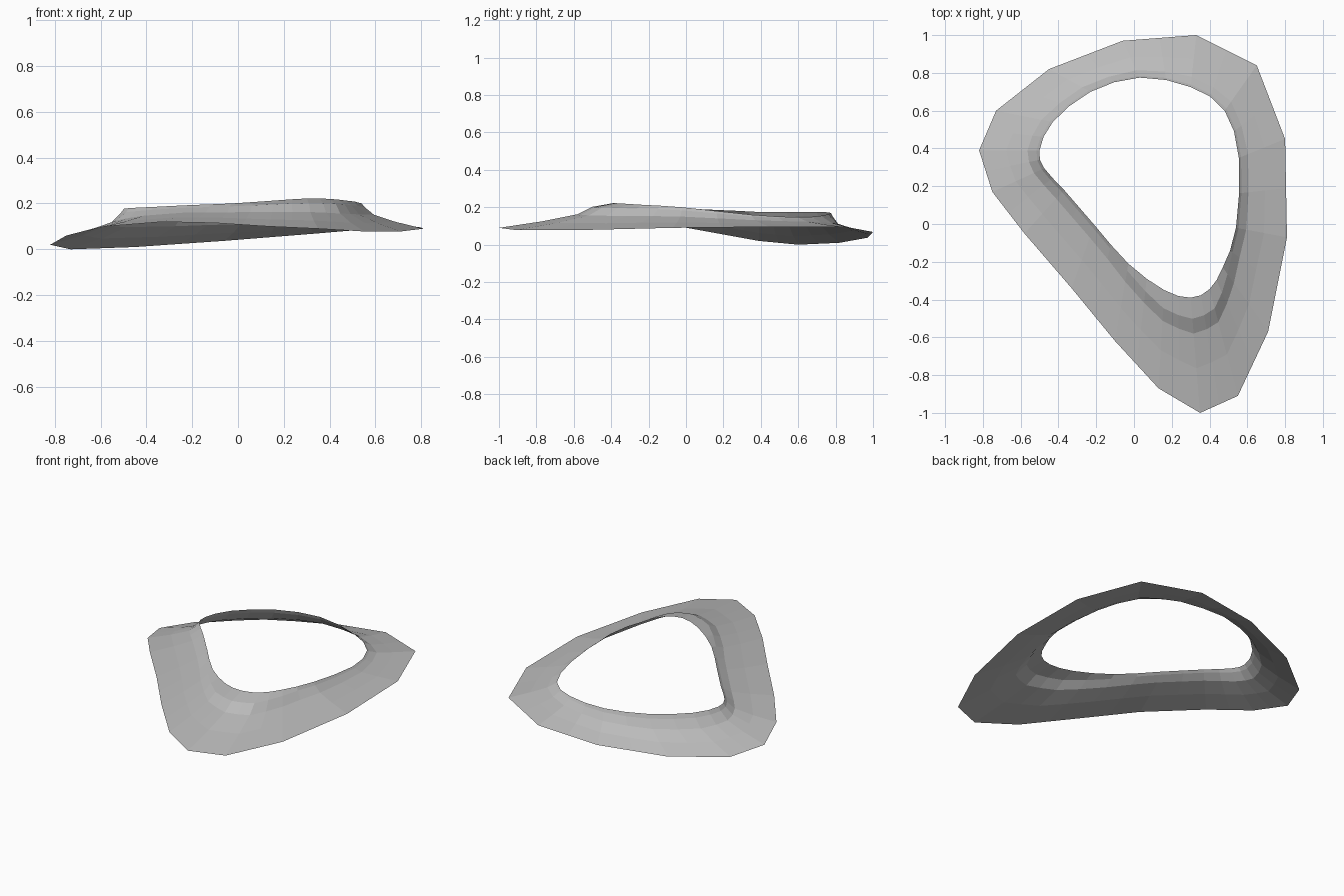
import bpy, bmesh
from mathutils import Vector

if "Cube" in bpy.data.objects:
    bpy.data.objects.remove(bpy.data.objects["Cube"])

# Matching points around the ring: outer edge and inner rim
OUTER = [(-.82, .39, .02), (-.73, .60, 0), (-.45, .82, .01), (-.06, .97, .037),
         (.33, 1, .068), (.65, .84, .095), (.80, .45, .095), (.81, -.07, .09),
         (.71, -.57, .078), (.55, -.91, .078), (.35, -1, .09), (.13, -.87, .10),
         (-.10, -.62, .115), (-.33, -.34, .12), (-.58, -.05, .10), (-.75, .17, .06)]
INNER = [(-.50, .39, .175), (-.43, .54, .175), (-.23, .70, .175), (.03, .775, .17),
         (.30, .725, .155), (.48, .60, .147), (.555, .35, .16), (.54, -.02, .20),
         (.47, -.23, .213), (.40, -.345, .22), (.30, -.39, .222), (.16, -.35, .213),
         (-.03, -.21, .20), (-.21, -.005, .193), (-.37, .18, .185), (-.475, .295, .18)]
# Flared cross-section: (fraction towards rim, fraction of height)
PROFILE = [(0, 0), (.45, .27), (.80, .55), (.95, .85), (1, 1)]


def doubled(points, smooth):
    """Insert a midpoint on every edge, straight or curved."""
    p = [Vector(v) for v in points]
    n, out = len(p), []
    for i in range(n):
        a, b, c, d = p[i - 1], p[i], p[(i + 1) % n], p[(i + 2) % n]
        mid = (b + c) * .5
        if smooth:
            mid = (b + c) * .5625 - (a + d) * .0625
        out += [b, mid]
    return out


outer, inner = doubled(OUTER, False), doubled(INNER, True)
n = len(outer)
bm = bmesh.new()
rings = []
for t, h in PROFILE:
    ring = []
    for o, i in zip(outer, inner):
        # The front lip is rounder, so its crease sits further out
        front = max(0, min(1, (-i.y - .15) / .2))
        s = t if t == 1 else t * (1 - .14 * front)
        v = o.lerp(i, s)
        v.z = o.z + (i.z - o.z) * h
        ring.append(bm.verts.new(v))
    rings.append(ring)
for a, b in zip(rings, rings[1:]):
    for k in range(n):
        m = (k + 1) % n
        bm.faces.new((a[m], a[k], b[k], b[m]))
bm.normal_update()
if sum(f.normal.z for f in bm.faces) < 0:
    bmesh.ops.reverse_faces(bm, faces=bm.faces)

mesh = bpy.data.meshes.new("flared_ring")
bm.to_mesh(mesh)
bm.free()
ring_obj = bpy.data.objects.new("flared_ring", mesh)
bpy.context.collection.objects.link(ring_obj)

grey = bpy.data.materials.new("plain_grey")
grey.diffuse_color = (.5, .5, .5, 1)
grey.use_nodes = True
grey.node_tree.nodes["Principled BSDF"].inputs["Base Color"].default_value = grey.diffuse_color
mesh.materials.append(grey)
